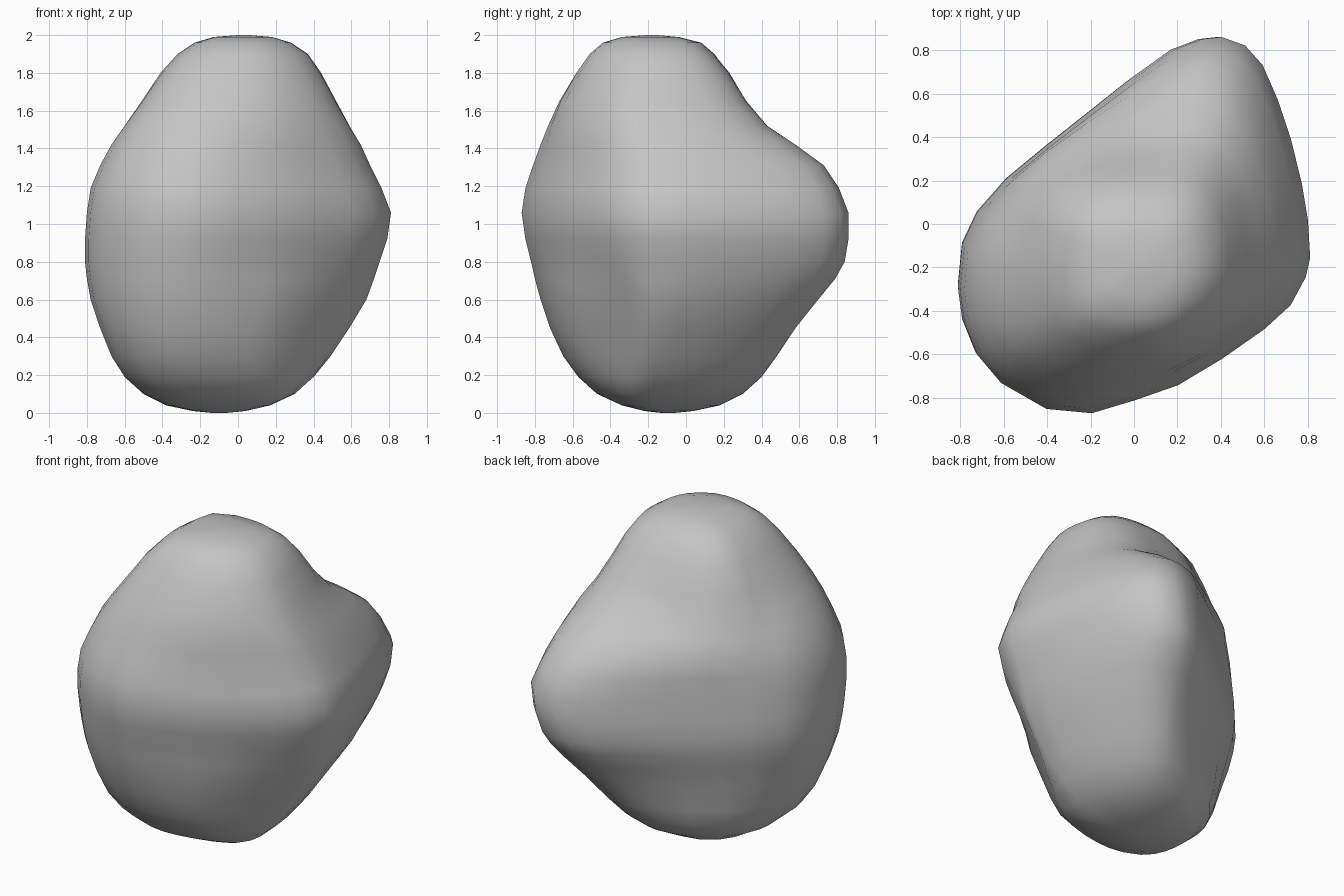
import bpy
import bmesh
from math import atan2, cos, exp, pi, remainder, sin, tau

# Remove the default object
default_cube = bpy.data.objects.get("Cube")
if default_cube:
    bpy.data.objects.remove(default_cube, do_unlink=True)

# Widest outline of the boulder from above, in hundredths, counterclockwise
OUTLINE = [
    (81, -15), (80, 2), (77, 20), (72, 40), (66, 58), (59, 74), (51, 83),
    (40, 87), (31, 86), (18, 81), (0, 68), (-20, 52), (-40, 36), (-58, 21),
    (-72, 5), (-79, -10), (-81, -30), (-79, -45), (-73, -60), (-62, -73),
    (-41, -85), (-20, -87), (0, -81), (20, -74), (40, -62), (60, -48),
    (72, -37), (79, -24),
]

# Blunt corners of the rounded ends: direction and strength
CROWN_CORNERS = [(pi / 4, .1), (pi * .75, .18), (-pi * .75, .12)]
FOOT_CORNERS = [(-.6, .22), (-pi * .75, .12)]

# Height, left and right limits, front and back limits (hundredths), roundness
LEVELS = [
    (200, 0, 6, -21, -15, 1), (199, -13, 18, -34, -4, 1),
    (196, -23, 28, -44, 8, 1), (190, -32, 37, -51, 15, .95),
    (180, -41, 44, -58, 23, .85), (165, -51, 52, -67, 32, .7),
    (152, -60, 59, -73, 43, .5), (142, -67, 65, -77, 58, .3),
    (131, -73, 70, -81, 73, .15), (119, -78, 76, -85, 81, .05),
    (106, -80, 81, -87, 86, 0), (92, -81, 79, -85, 86, 0),
    (80, -81, 75, -82, 84, 0), (71, -80, 72, -80, 79, .04),
    (60, -78, 68, -77, 70, .1), (45, -73, 59, -72, 58, .2),
    (30, -67, 49, -65, 48, .35), (19, -60, 40, -57, 40, .5),
    (10, -50, 30, -47, 30, .7), (4, -38, 17, -34, 18, .9),
    (1, -24, 4, -22, 4, 1), (0, -14, -6, -13, -6, 1),
]


def fit(values, low, high):
    """Stretch a row of values so that it exactly spans low to high."""
    bottom, top = min(values), max(values)
    return [low + (v - bottom) / (top - bottom) * (high - low) for v in values]


def cross_section(left, right, front, back, roundness, corners):
    """Blend the wide outline towards a blunt oval, then fit it to its limits."""
    xs, ys = [], []
    for px, py in OUTLINE:
        angle = atan2(py, px)
        radius = 1 + sum(strength * exp(-(remainder(angle - way, tau) / .4) ** 2)
                         for way, strength in corners)
        xs.append(px / 81 * (1 - roundness) + radius * cos(angle) * roundness)
        ys.append(py / 87 * (1 - roundness) + radius * sin(angle) * roundness)
    return zip(fit(xs, left, right), fit(ys, front, back))


def flatten(x, y, z):
    """Press the front left flank back to one plane below and one above."""
    limit = min(.55 + .55 * z, 1.5 - .375 * z)
    push = max(0, x - y - limit) / 2
    return x - push, y + push, z


def make_material(name, colour):
    material = bpy.data.materials.new(name)
    material.use_nodes = True
    material.diffuse_color = colour
    shader = next(n for n in material.node_tree.nodes
                  if n.type == 'BSDF_PRINCIPLED')
    shader.inputs["Base Color"].default_value = colour
    return material


# Boulder: stacked cross-sections joined by bands of faces
bm = bmesh.new()
rings = []
for height, left, right, front, back, roundness in LEVELS:
    corners = CROWN_CORNERS if height > 100 else FOOT_CORNERS
    section = cross_section(left, right, front, back, roundness, corners)
    rings.append([bm.verts.new(flatten(x / 100, y / 100, height / 100))
                  for x, y in section])

count = len(OUTLINE)
for upper, lower in zip(rings, rings[1:]):
    for i in range(count):
        j = (i + 1) % count
        bm.faces.new((upper[i], lower[i], lower[j], upper[j]))

# Crown and underside caps
bm.faces.new(rings[0])
bm.faces.new(list(reversed(rings[-1])))
bmesh.ops.recalc_face_normals(bm, faces=bm.faces[:])
for face in bm.faces:
    face.smooth = True

mesh = bpy.data.meshes.new("boulder")
bm.to_mesh(mesh)
bm.free()
mesh.materials.append(make_material("stone grey", (0.56, 0.56, 0.56, 1)))
boulder = bpy.data.objects.new("boulder", mesh)
bpy.context.collection.objects.link(boulder)
